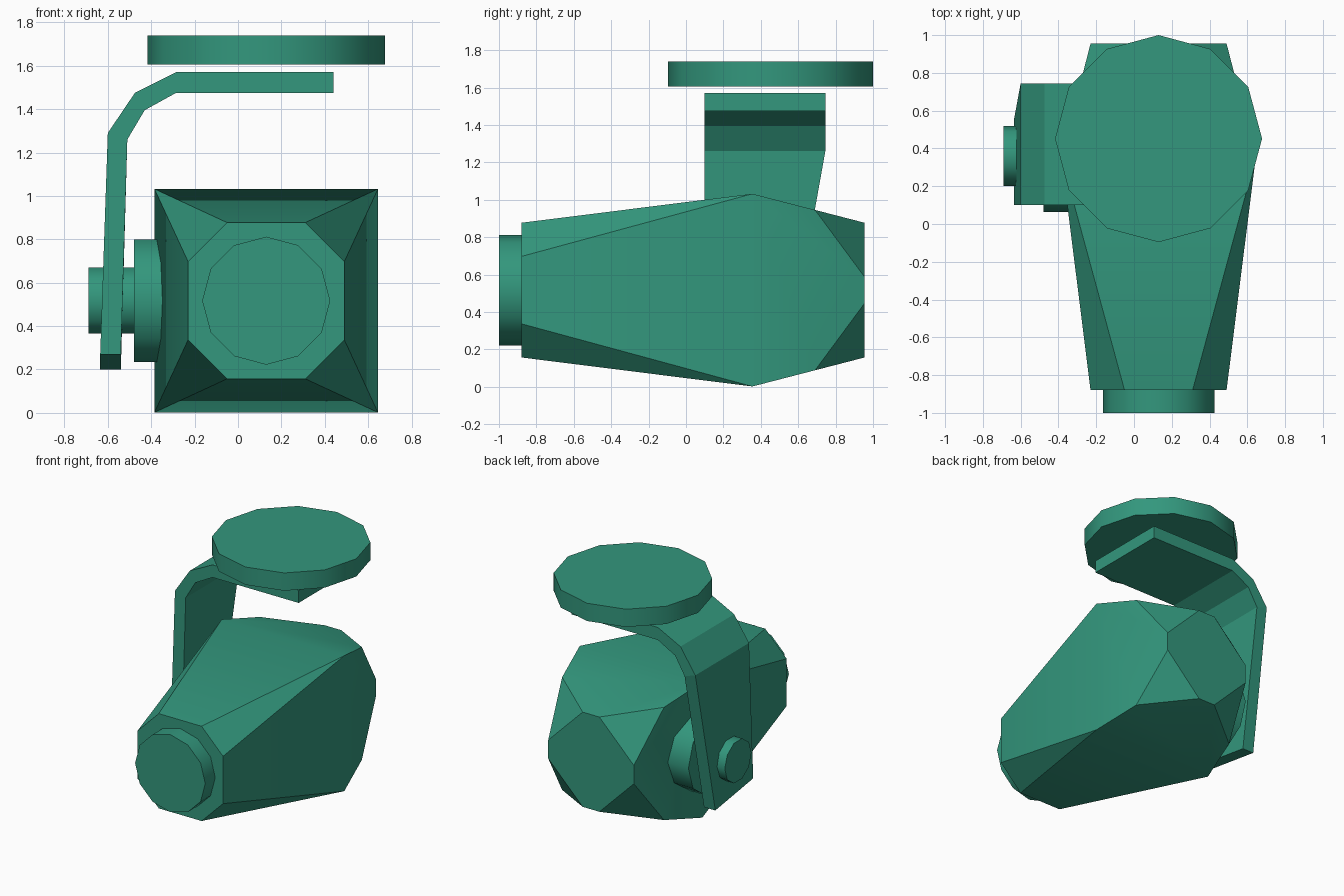
import bpy, bmesh, math
from mathutils import Matrix, Vector

cube = bpy.data.objects.get("Cube")
if cube:
    bpy.data.objects.remove(cube, do_unlink=True)

# Single green paint
green = bpy.data.materials.new("green_paint")
green.use_nodes = True
colour = (0.033, 0.31, 0.205, 1.0)
green.diffuse_color = colour
green.node_tree.nodes["Principled BSDF"].inputs["Base Color"].default_value = colour

CX, CZ = 0.13, 0.517      # long axis of the housing
PIVOT_Y = 0.36            # tilt axis


def finish(name, bm, smooth=True):
    bmesh.ops.recalc_face_normals(bm, faces=bm.faces[:])
    mesh = bpy.data.meshes.new(name)
    bm.to_mesh(mesh)
    bm.free()
    mesh.materials.append(green)
    obj = bpy.data.objects.new(name, mesh)
    bpy.context.collection.objects.link(obj)
    if smooth:
        bpy.ops.object.select_all(action='DESELECT')
        obj.select_set(True)
        bpy.context.view_layer.objects.active = obj
        bpy.ops.object.shade_smooth_by_angle(angle=math.radians(38))
    return obj


def disc(name, radius, sides, start, end, axis):
    """Closed cylinder between two points, first corner on a world axis."""
    start, end = Vector(start), Vector(end)
    side = Vector((0, 1, 0)) if axis != 'Y' else Vector((1, 0, 0))
    along = (end - start).normalized()
    other = along.cross(side)
    bm = bmesh.new()
    rings = []
    for centre in (start, end):
        rings.append([bm.verts.new(centre + radius * (
            side * math.cos(math.tau * i / sides) + other * math.sin(math.tau * i / sides)))
            for i in range(sides)])
    bm.faces.new(rings[0])
    bm.faces.new(rings[1])
    for i in range(sides):
        j = (i + 1) % sides
        bm.faces.new((rings[0][i], rings[0][j], rings[1][j], rings[1][i]))
    return finish(name, bm)


# Lamp housing: square waist tapering to chamfered ends, as a convex shell
bm = bmesh.new()
for sx in (-1, 1):
    for sz in (-1, 1):
        for y, a, b in ((-0.88, 0.36, 0.18), (-0.88, 0.18, 0.36),   # front octagon
                        (0.355, 0.515, 0.515),                     # waist
                        (0.69, 0.4285, 0.4285),                    # chamfer tip
                        (0.955, 0.36, 0.07), (0.955, 0.07, 0.36)):  # back octagon
            bm.verts.new((CX + sx * a, y, CZ + sz * b))
bmesh.ops.convex_hull(bm, input=bm.verts[:])
bmesh.ops.dissolve_limit(bm, angle_limit=math.radians(3),
                         verts=bm.verts[:], edges=bm.edges[:])
finish("lamp_housing", bm)

# Lens, ceiling plate and tilt pivot
disc("lens", 0.295, 12, (CX, -1.0, CZ), (CX, -0.87, CZ), 'Y')
disc("ceiling_plate", 0.548, 12, (CX, 0.452, 1.605), (CX, 0.452, 1.74), 'Z')
disc("pivot_flange", 0.297, 10, (-0.48, PIVOT_Y, CZ), (-0.30, PIVOT_Y, CZ), 'X')
disc("pivot_knob", 0.16, 10, (-0.69, PIVOT_Y, CZ), (-0.46, PIVOT_Y, CZ), 'X')

# Bent bracket: profile in x and z, with a tapered, slanted lower end
outer = [(-0.635, 0.20), (-0.60, 1.29), (-0.475, 1.475), (-0.285, 1.57), (0.44, 1.57)]
inner = [(0.44, 1.475), (-0.285, 1.475), (-0.43, 1.395), (-0.51, 1.26), (-0.54, 0.20)]
bm = bmesh.new()
front, back = [], []
for x, z in outer + inner:
    low = z < 0.5
    front.append(bm.verts.new((x, 0.10, 0.27 if low else z)))
    back.append(bm.verts.new((x, 0.555 if low else 0.745, z)))
n = len(front)
for i in range(n):
    j = (i + 1) % n
    bm.faces.new((front[i], front[j], back[j], back[i]))
for i in range(n // 2 - 1):
    for row in (front, back):
        bm.faces.new((row[i], row[i + 1], row[n - 2 - i], row[n - 1 - i]))
finish("bracket", bm, smooth=False)
